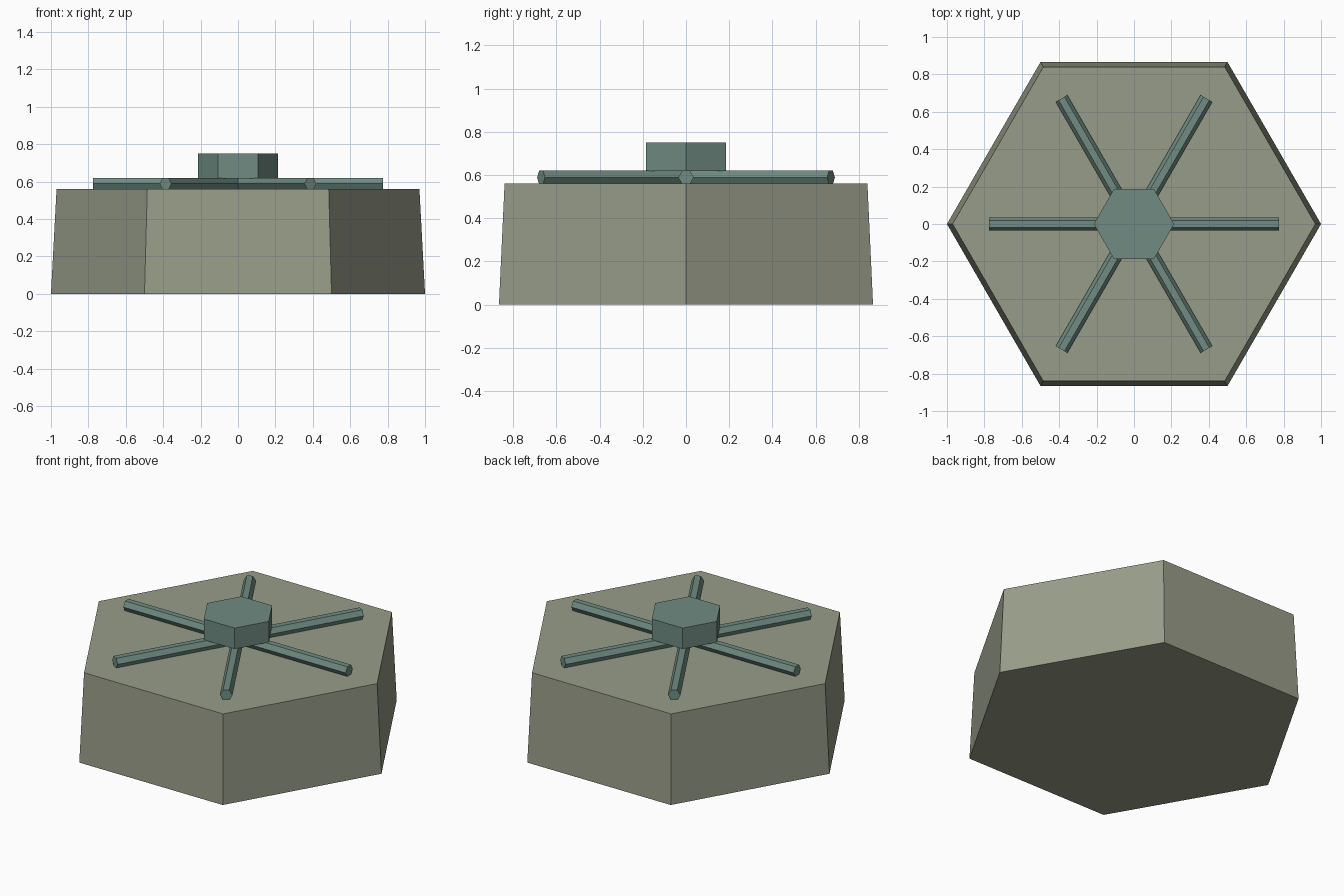
import bpy, math

if "Cube" in bpy.data.objects:
    bpy.data.objects.remove(bpy.data.objects["Cube"])


def material(name, rgb):
    m = bpy.data.materials.new(name)
    m.diffuse_color = (*rgb, 1)
    m.use_nodes = True
    m.node_tree.nodes["Principled BSDF"].inputs["Base Color"].default_value = m.diffuse_color
    return m


stone = material("grey green", (0.31, 0.335, 0.25))
teal = material("muted teal", (0.16, 0.26, 0.225))


def hex_prism(name, mat, r_bottom, r_top, depth, location, rotation=(0, 0, 0)):
    # six-sided prism with its first corner on +x
    bpy.ops.mesh.primitive_cone_add(vertices=6, radius1=r_bottom, radius2=r_top,
                                    depth=depth, location=location, rotation=rotation)
    ob = bpy.context.object
    ob.name = name
    # turn the corners from the y axis onto the x axis
    for v in ob.data.vertices:
        v.co.x, v.co.y = v.co.y, -v.co.x
    ob.data.materials.append(mat)
    return ob


# tapered base block
hex_prism("base", stone, 1.0, 0.97, 0.56, (0, 0, 0.28))

# three crossing bars lying on the base, flat side up
for i in range(3):
    angle = math.radians(60 * i)
    # the prism's local x corner becomes the horizontal width of the bar
    hex_prism(f"spoke_bar_{i + 1}", teal, 0.036, 0.036, 1.55, (0, 0, 0.589),
              (math.pi / 2, 0, angle + math.pi / 2))

# raised hub on top of the bars
hex_prism("hub", teal, 0.215, 0.215, 0.132, (0, 0, 0.684))
